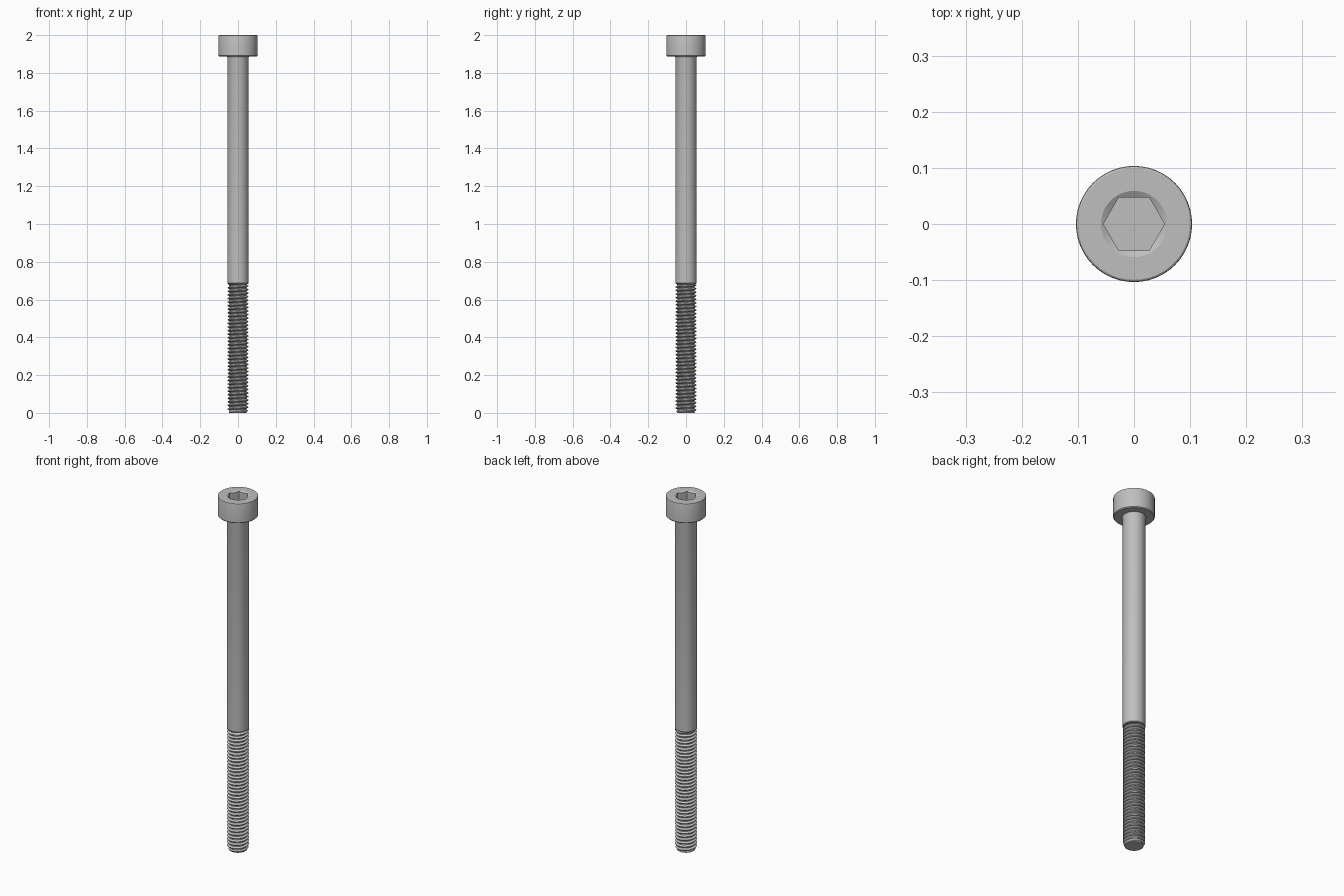
import bpy, bmesh, math

if "Cube" in bpy.data.objects:
    bpy.data.objects.remove(bpy.data.objects["Cube"])

SEG = 48
PITCH, THREAD_TOP = 0.01887, 0.679
MINOR, MAJOR, SHANK = 0.0455, 0.0555, 0.0566
APOTHEM = 0.0472

steel = bpy.data.materials.new("steel grey")
steel.diffuse_color = (0.52, 0.52, 0.52, 1)
steel.use_nodes = True
steel.node_tree.nodes["Principled BSDF"].inputs["Base Color"].default_value = steel.diffuse_color


def finish(bm, name):
    bmesh.ops.remove_doubles(bm, verts=bm.verts, dist=1e-5)
    bmesh.ops.dissolve_degenerate(bm, edges=bm.edges, dist=1e-6)
    mesh = bpy.data.meshes.new(name)
    bm.to_mesh(mesh)
    bm.free()
    mesh.materials.append(steel)
    ob = bpy.data.objects.new(name, mesh)
    bpy.context.collection.objects.link(ob)
    bpy.context.view_layer.objects.active = ob
    ob.select_set(True)
    bpy.ops.object.shade_smooth_by_angle(angle=math.radians(25))
    ob.select_set(False)
    return ob


def hex_radius(a):
    return APOTHEM / math.cos(a % (math.pi / 3) - math.pi / 6)


def lathe(name, rings):
    """Revolve rings from bottom outside upward; each ring maps an angle to (radius, z)."""
    bm = bmesh.new()
    rows = []
    for ring in rings:
        row = []
        for i in range(SEG):
            a = 2 * math.pi * i / SEG
            r, z = ring(a) if callable(ring) else ring
            row.append(bm.verts.new((r * math.cos(a), r * math.sin(a), z)))
        rows.append(row)
    for lo, hi in zip(rows, rows[1:]):
        for i in range(SEG):
            j = (i + 1) % SEG
            bm.faces.new((lo[i], lo[j], hi[j], hi[i]))
    bm.faces.new(rows[-1])
    return finish(bm, name)


# Socket head: underside, chamfered rim, countersunk hexagonal recess
def socket_mouth(a):
    r = hex_radius(a)
    return r, 2 - (0.059 - r) * 0.58


lathe("socket_head", [
    (SHANK, 1.887), (0.099, 1.887), (0.1035, 1.8915), (0.1035, 1.9945), (0.1025, 1.998),
    (0.0995, 2.0), (0.059, 2.0), socket_mouth, lambda a: (hex_radius(a), 1.948)])

# Plain shank with a chamfered lower end and a small fillet below the head
lathe("shank", [
    (0.040, THREAD_TOP), (MINOR, THREAD_TOP), (SHANK, THREAD_TOP + 0.008), (SHANK, 1.879),
    (0.0575, 1.883), (0.0605, 1.8871)])

# Helical thread, narrowed towards the tip
profile = [(MINOR, 0), (MINOR, 0.2), (MAJOR, 0.54), (MAJOR, 0.66)]
turns = round(THREAD_TOP / PITCH)
bm = bmesh.new()
strip = []
for i in range(-SEG, (turns + 1) * SEG + 1):
    a = 2 * math.pi * i / SEG
    row = []
    for r, t in profile + [(MINOR, 1)]:
        z = min(max(PITCH * (i / SEG + t), 0), THREAD_TOP + 0.002)
        r = min(r, 0.0465 + z * 0.5)
        row.append(bm.verts.new((r * math.cos(a), r * math.sin(a), z)))
    strip.append(row)
for p, q in zip(strip, strip[1:]):
    for k in range(len(profile)):
        bm.faces.new((p[k], q[k], q[k + 1], p[k + 1]))
finish(bm, "thread")

# Flat end of the tip
bm = bmesh.new()
bmesh.ops.create_circle(bm, cap_ends=True, radius=0.0465, segments=SEG)
bmesh.ops.reverse_faces(bm, faces=bm.faces)
finish(bm, "tip_end")
